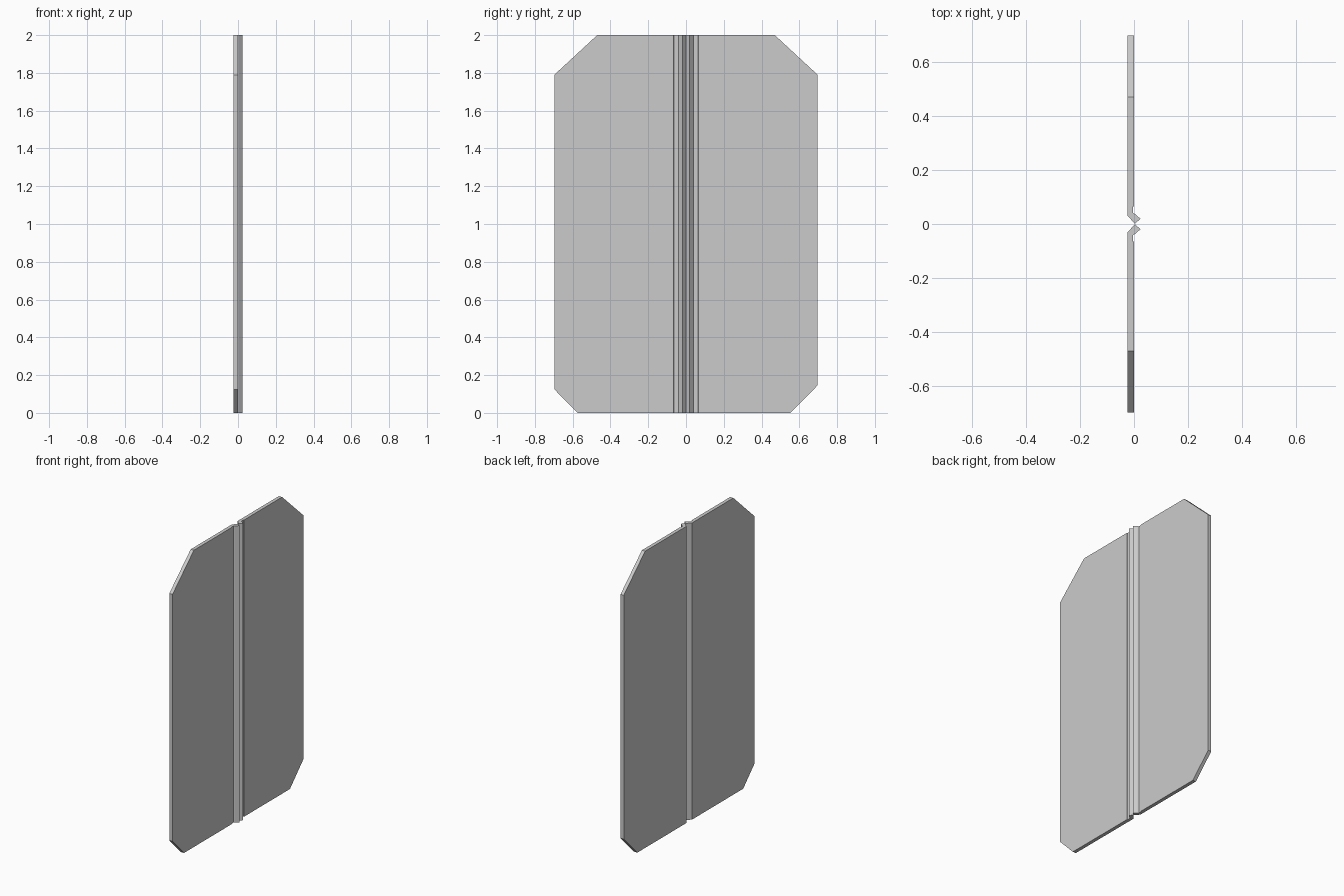
import bpy
import bmesh
from mathutils import Vector

if "Cube" in bpy.data.objects:
    bpy.data.objects.remove(bpy.data.objects["Cube"])

HEIGHT = 2.0
# Plan outline of one leaf (x, distance from the centre line): flat panel plus angled meeting lip
PROFILE = [(-0.024, 0.697), (0.0, 0.697), (0.0, 0.066), (-0.004, 0.064),
           (-0.004, 0.041), (0.004, 0.037), (0.024, 0.019), (0.003, 0.001),
           (-0.024, 0.031)]


def make_leaf(name, side, cuts):
    bm = bmesh.new()
    # Panel with lip, extruded upwards
    face = bm.faces.new([bm.verts.new((x, side * y, 0)) for x, y in PROFILE])
    up = bmesh.ops.extrude_face_region(bm, geom=[face])
    verts = [v for v in up["geom"] if isinstance(v, bmesh.types.BMVert)]
    bmesh.ops.translate(bm, verts=verts, vec=(0, 0, HEIGHT))
    # Clip the outer corners and cap each cut
    for (y1, z1), (y2, z2) in cuts:
        normal = Vector((0, z2 - z1, y1 - y2))
        point = Vector((0, side * y1, z1))
        normal.y *= side
        if normal.dot(Vector((0, 0, 1)) - point) > 0:
            normal.negate()
        cut = bmesh.ops.bisect_plane(
            bm, geom=bm.verts[:] + bm.edges[:] + bm.faces[:], dist=1e-6,
            plane_co=point, plane_no=normal, clear_outer=True)
        edges = [e for e in cut["geom_cut"] if isinstance(e, bmesh.types.BMEdge)]
        bmesh.ops.holes_fill(bm, edges=edges, sides=0)
    bmesh.ops.recalc_face_normals(bm, faces=bm.faces[:])
    mesh = bpy.data.meshes.new(name)
    bm.to_mesh(mesh)
    bm.free()
    bpy.context.collection.objects.link(bpy.data.objects.new(name, mesh))


# Both top corners match; the bottom corners differ slightly
top_cut = ((0.47, 2.0), (0.697, 1.79))
make_leaf("left_door_leaf", -1, [top_cut, ((0.575, 0.0), (0.697, 0.125))])
make_leaf("right_door_leaf", 1, [top_cut, ((0.553, 0.0), (0.697, 0.146))])
